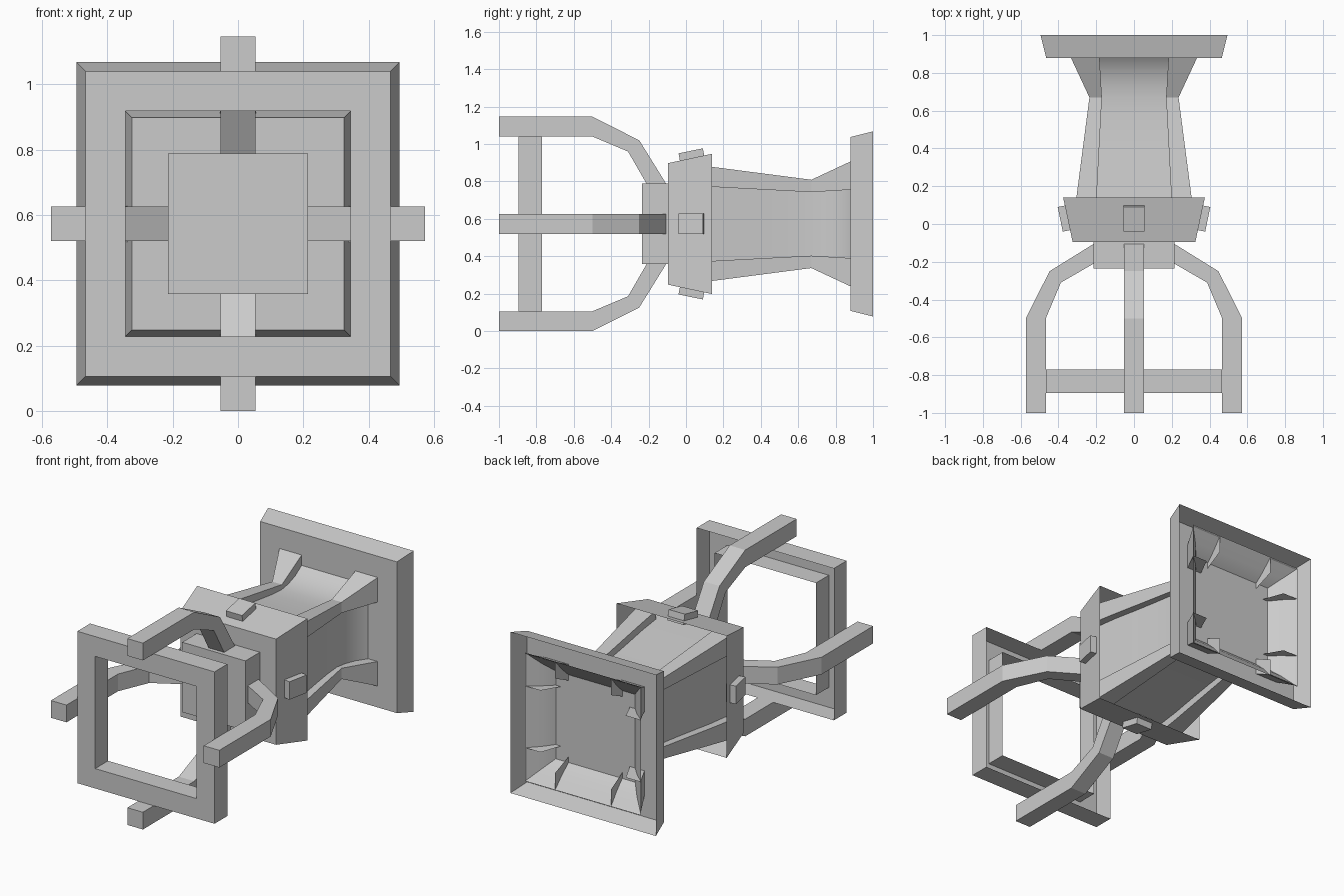
import bpy, bmesh, math
from mathutils import Matrix, Vector

if "Cube" in bpy.data.objects:
    bpy.data.objects.remove(bpy.data.objects["Cube"])

CZ = 0.573                      # height of the long axis, which runs along y
CENTRE = Matrix.Translation((0, 0, CZ))


def make(name, bm, merge=True):
    if merge:
        bmesh.ops.remove_doubles(bm, verts=bm.verts, dist=1e-5)
    bmesh.ops.recalc_face_normals(bm, faces=bm.faces)
    mesh = bpy.data.meshes.new(name)
    bm.to_mesh(mesh)
    bm.free()
    obj = bpy.data.objects.new(name, mesh)
    bpy.context.collection.objects.link(obj)
    obj.matrix_world = CENTRE
    return obj


def bridge(bm, loops, closed=True):
    """Join successive vertex loops with quads."""
    for a, b in zip(loops, loops[1:]):
        n = len(a)
        for i in range(n if closed else n - 1):
            j = (i + 1) % n
            bm.faces.new((a[i], a[j], b[j], b[i]))


def square_tube(name, profile, cap_front=False, cap_back=False):
    """Square section swept along y; profile is a list of (half width, y)."""
    bm = bmesh.new()
    loops = [[bm.verts.new((sx * r, y, sz * r))
              for sx, sz in ((-1, -1), (1, -1), (1, 1), (-1, 1))] for r, y in profile]
    bridge(bm, loops)
    if cap_front:
        bm.faces.new(loops[0])
    if cap_back:
        bm.faces.new(loops[-1])
    return make(name, bm)


def four_around(name, build):
    """Make four copies of a part, a quarter turn apart around the long axis."""
    for k in range(4):
        bm = bmesh.new()
        build(bm)
        bmesh.ops.rotate(bm, verts=bm.verts, cent=(0, 0, 0),
                         matrix=Matrix.Rotation(k * math.pi / 2, 3, 'Y'))
        make(f"{name}_{k + 1}", bm)


def beam(bm, pairs, half):
    """Closed bar; pairs are (y_outer, r_outer, y_inner, r_inner), r is upward."""
    loops = [[bm.verts.new(p) for p in ((-half, yo, ro), (half, yo, ro),
                                        (half, yi, ri), (-half, yi, ri))]
             for yo, ro, yi, ri in pairs]
    bridge(bm, loops)
    bm.faces.new(loops[0])
    bm.faces.new(loops[-1])


# four bent prongs at the front
four_around("prong", lambda bm: beam(bm, [
    (-1.0, 0.573, -1.0, 0.467),
    (-0.5, 0.573, -0.5, 0.467),
    (-0.25, 0.447, -0.31, 0.387),
    (-0.10, 0.205, -0.205, 0.205)], 0.053))

# square ring between the prongs, open at its back
square_tube("front_ring", [(0.467, -0.77), (0.467, -0.895), (0.345, -0.895), (0.345, -0.77)])

# core box and the tapered block behind it
square_tube("core_box", [(0.215, -0.235), (0.215, -0.095)], cap_front=True, cap_back=True)
square_tube("collar_block", [(0.325, -0.095), (0.375, 0.14)], cap_front=True)

# small slanted tabs in the four sides of the block
four_around("collar_tab", lambda bm: beam(bm, [
    (-0.04, 0.377, -0.028, 0.315),
    (0.09, 0.404, 0.102, 0.342)], 0.055))

# smooth flared body
body = square_tube("flared_body", [
    (0.28, -0.09), (0.258, 0.14), (0.237, 0.3), (0.22, 0.45), (0.208, 0.58), (0.206, 0.67),
    (0.213, 0.74), (0.233, 0.81), (0.27, 0.88), (0.325, 0.94), (0.395, 1.0)])
bpy.ops.object.select_all(action='DESELECT')
bpy.context.view_layer.objects.active = body
body.select_set(True)
bpy.ops.object.shade_smooth_by_angle(angle=math.radians(30))


# corner rails over the body: (y, outer reach, side edge)
def rail(bm):
    loops = []
    for y, r, e in ((0.0, 0.323, 0.203), (0.14, 0.305, 0.198),
                    (0.67, 0.236, 0.17), (1.0, 0.39, 0.19)):
        d = r - 0.1
        loops.append([bm.verts.new((x, y, z)) for x, z in
                      ((e, d), (e, r), (r, r), (r, e), (d, e))])
    bridge(bm, loops, closed=False)


four_around("corner_rail", rail)

# back plate, hollow from behind
square_tube("back_plate", [(0.465, 0.88), (0.495, 1.0)], cap_front=True)
